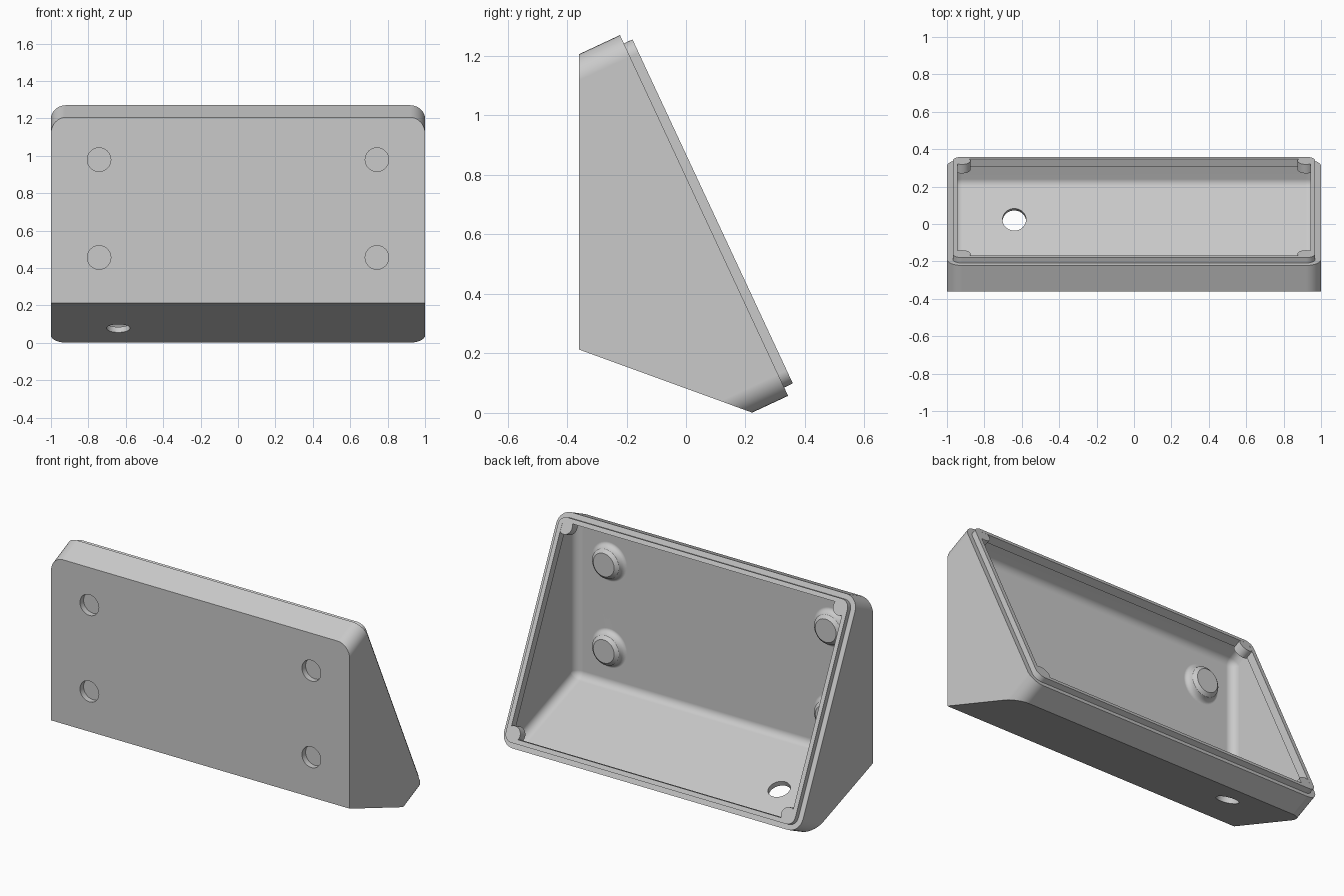
import bpy, bmesh, math
from mathutils import Vector, Matrix

if "Cube" in bpy.data.objects:
    bpy.data.objects.remove(bpy.data.objects["Cube"])

# Tilted opening frame: x across, t down the slope, n out of the opening
CY, CZ, L = -0.222, 1.270, 1.338
D = Vector((0, 0.4225, -0.9064)).normalized()
N = Vector((0, 0.9064, 0.4225)).normalized()
X = Vector((1, 0, 0))
BACK, WALL, RIM = -0.36, 0.031, 0.057
FLOOR_PT = Vector((0, BACK, 0.213))
FLOOR_UP = Vector((0, 0.342, 0.9396)).normalized()


def P(x, t, n):
    return Vector((x, CY, CZ)) + t * D + n * N


def make(name, bm):
    bmesh.ops.recalc_face_normals(bm, faces=bm.faces[:])
    me = bpy.data.meshes.new(name)
    bm.to_mesh(me)
    bm.free()
    ob = bpy.data.objects.new(name, me)
    bpy.context.collection.objects.link(ob)
    return ob


def rounded_prism(inset, radius, n0, n1, seg=8):
    """Rounded rectangle parallel to the opening, extruded along n."""
    bm = bmesh.new()
    c = inset + radius
    corners = [(1 - c, L - c, 0), (-1 + c, L - c, 90), (-1 + c, c, 180), (1 - c, c, 270)]
    pts = []
    for x, t, a0 in corners:
        for i in range(seg + 1):
            a = math.radians(a0 + 90 * i / seg)
            pts.append(P(x + radius * math.cos(a), t + radius * math.sin(a), n0))
    face = bm.faces.new([bm.verts.new(p) for p in pts])
    res = bmesh.ops.extrude_face_region(bm, geom=[face])
    bmesh.ops.translate(bm, vec=(n1 - n0) * N,
                        verts=[v for v in res['geom'] if isinstance(v, bmesh.types.BMVert)])
    bmesh.ops.recalc_face_normals(bm, faces=bm.faces[:])
    return bm


def cut(bm, co, no):
    """Keep the side that the normal points to and cap the cut."""
    res = bmesh.ops.bisect_plane(bm, geom=bm.verts[:] + bm.edges[:] + bm.faces[:], dist=1e-6,
                                 plane_co=co, plane_no=no, clear_inner=True)
    rim = [e for e in res['geom_cut'] if isinstance(e, bmesh.types.BMEdge)]
    bmesh.ops.holes_fill(bm, edges=rim, sides=0)


def rounded_hull(planes, half_x, r, seg=6):
    """Convex solid from (point, outward normal) planes, every edge rounded to r."""
    bm = bmesh.new()
    for (p, a), (q, b) in zip(planes, planes[1:] + planes[:1]):
        ca, cb = p.dot(a) - r, q.dot(b) - r
        det = a.y * b.z - a.z * b.y
        centre = Vector((0, (ca * b.z - cb * a.z) / det, (a.y * cb - b.y * ca) / det))
        for s in (-1, 1):
            for i in range(seg + 1):
                lat = math.pi / 2 * i / seg
                for j in range(seg + 1 if i < seg else 1):
                    ring = a.slerp(b, j / seg)
                    bm.verts.new(centre + s * (half_x - r + r * math.sin(lat)) * X
                                 + r * math.cos(lat) * ring)
    res = bmesh.ops.convex_hull(bm, input=bm.verts[:])
    junk = {v for v in res['geom_interior'] + res['geom_unused'] if isinstance(v, bmesh.types.BMVert)}
    bmesh.ops.delete(bm, geom=list(junk), context='VERTS')
    bmesh.ops.dissolve_limit(bm, angle_limit=0.002, verts=bm.verts[:], edges=bm.edges[:])
    bmesh.ops.recalc_face_normals(bm, faces=bm.faces[:])
    return bm


def cylinder(name, centre, axis, radius, depth, seg=40):
    bm = bmesh.new()
    m = Matrix.Translation(centre) @ axis.to_track_quat('Z', 'Y').to_matrix().to_4x4()
    bmesh.ops.create_cone(bm, cap_ends=True, segments=seg, radius1=radius,
                          radius2=radius, depth=depth, matrix=m)
    return make(name, bm)


def combine(target, other, op):
    mod = target.modifiers.new(op, 'BOOLEAN')
    mod.operation, mod.solver, mod.object = op, 'EXACT', other
    bpy.context.view_layer.update()
    dg = bpy.context.evaluated_depsgraph_get()
    me = bpy.data.meshes.new_from_object(target.evaluated_get(dg))
    target.modifiers.clear()
    target.data = me
    bpy.data.objects.remove(other)


# Outer body: rounded prism cut by the upright mounting plane and sloping underside
bm = rounded_prism(0, 0.08, -1.6, 0)
cut(bm, Vector((0, BACK, 0)), Vector((0, 1, 0)))
cut(bm, FLOOR_PT, FLOOR_UP)
shell = make("enclosure_shell", bm)

# Raised lip around the opening
combine(shell, make("lip", rounded_prism(WALL, 0.049, -0.01, 0.032)), 'UNION')

# Thin-walled hollow with rounded inner edges, stopping just below the lip ring
Y = Vector((0, 1, 0))
planes = [(P(0, 0, 0.3), N), (P(0, WALL, 0), -D), (Vector((0, BACK + WALL, 0)), -Y),
          (FLOOR_PT + WALL * FLOOR_UP, -FLOOR_UP), (P(0, L - WALL, 0), D)]
bm = rounded_hull(planes, 1 - WALL, 0.05)
cut(bm, P(0, 0, -0.015), -N)
combine(shell, make("cavity", bm), 'DIFFERENCE')

# Opening through the lip ring
combine(shell, make("opening", rounded_prism(RIM, 0.02, -0.05, 0.1)), 'DIFFERENCE')

# Corner posts just inside the lip
for x in (-0.92, 0.92):
    for t in (0.08, L - 0.08):
        combine(shell, cylinder("corner_post", P(x, t, 0.005), N, 0.046, 0.053, 32), 'UNION')

# Inner bosses with blind pockets on the mounting face
boss = [(0, -0.345), (0.12, -0.345), (0.12, -0.3295), (0.107, -0.325), (0.097, -0.315),
        (0.092, -0.301), (0.09, -0.292), (0.07, -0.274), (0, -0.274)]
for x in (-0.743, 0.743):
    for z in (0.456, 0.979):
        bm = bmesh.new()
        vs = [bm.verts.new((x + r, y, z)) for r, y in boss]
        es = [bm.edges.new(p) for p in zip(vs, vs[1:])]
        bmesh.ops.spin(bm, geom=vs + es, cent=(x, 0, z), axis=(0, 1, 0),
                       angle=math.tau, steps=40, use_duplicate=False)
        bmesh.ops.remove_doubles(bm, verts=bm.verts[:], dist=1e-5)
        combine(shell, make("boss", bm), 'UNION')
        combine(shell, cylinder("pocket", Vector((x, BACK, z)), Y, 0.063, 0.07), 'DIFFERENCE')

# Cable hole through the underside
combine(shell, cylinder("cable_hole", Vector((-0.64, 0.013, 0.077)), FLOOR_UP, 0.063, 0.2),
        'DIFFERENCE')

# Plain grey finish, smooth fillets and clean flats
grey = bpy.data.materials.new("light grey plastic")
grey.diffuse_color = (0.59, 0.59, 0.59, 1)
grey.use_nodes = True
grey.node_tree.nodes["Principled BSDF"].inputs["Base Color"].default_value = grey.diffuse_color
shell.data.materials.clear()
shell.data.materials.append(grey)
for p in shell.data.polygons:
    p.material_index = 0
bpy.context.view_layer.objects.active = shell
shell.select_set(True)
bpy.ops.object.shade_smooth_by_angle(angle=math.radians(30))
weighted = shell.modifiers.new("flat_normals", 'WEIGHTED_NORMAL')
weighted.keep_sharp = True
